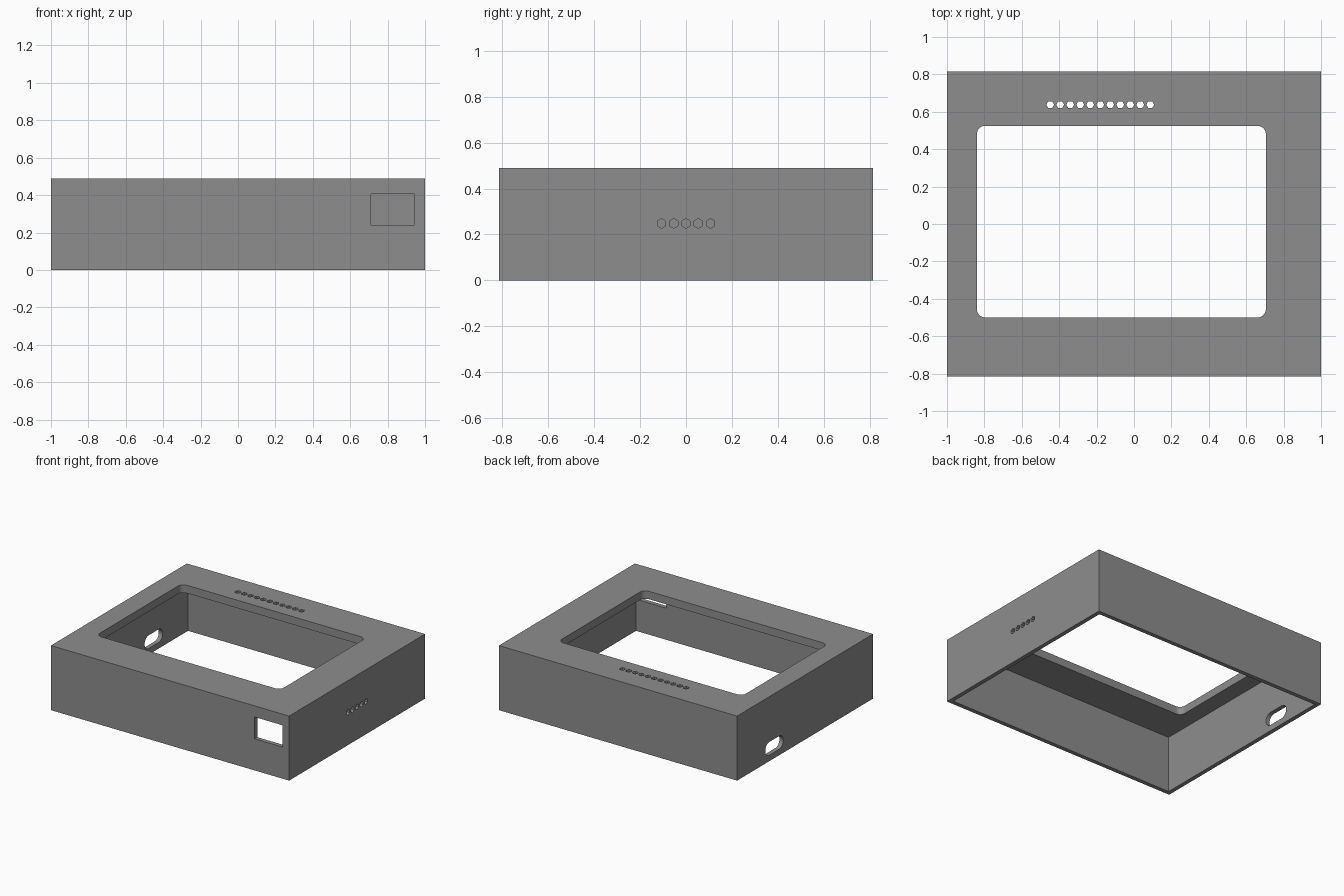
import bpy, bmesh, math
from mathutils import Matrix, Vector

if "Cube" in bpy.data.objects:
    bpy.data.objects.remove(bpy.data.objects["Cube"])

W, D, H = 2.0, 1.63, 0.49      # outer size
WALL, TOP = 0.032, 0.06        # side wall and top plate thickness

grey = bpy.data.materials.new("matte grey")
grey.diffuse_color = (0.27, 0.27, 0.27, 1)
grey.use_nodes = True
grey.node_tree.nodes["Principled BSDF"].inputs["Base Color"].default_value = grey.diffuse_color


def prism(name, points, depth, matrix):
    """Extrude a 2D outline by depth, centred, then place it with matrix."""
    bm = bmesh.new()
    base = bm.faces.new([bm.verts.new((x, y, -depth / 2)) for x, y in points])
    side = bmesh.ops.extrude_face_region(bm, geom=[base])
    bmesh.ops.translate(bm, vec=(0, 0, depth),
                        verts=[v for v in side["geom"] if isinstance(v, bmesh.types.BMVert)])
    bmesh.ops.transform(bm, matrix=matrix, verts=bm.verts)
    bmesh.ops.recalc_face_normals(bm, faces=bm.faces)
    mesh = bpy.data.meshes.new(name)
    bm.to_mesh(mesh)
    bm.free()
    mesh.materials.append(grey)
    obj = bpy.data.objects.new(name, mesh)
    bpy.context.collection.objects.link(obj)
    return obj


def rounded(w, h, r=0, steps=8):
    """Rectangle outline with optional corner arcs."""
    if r == 0:
        return [(-w/2, -h/2), (w/2, -h/2), (w/2, h/2), (-w/2, h/2)]
    pts = []
    for i, (sx, sy) in enumerate([(1, 1), (-1, 1), (-1, -1), (1, -1)]):
        for k in range(steps + 1):
            a = math.pi / 2 * (i + k / steps)
            pts.append((sx * (w/2 - r) + r * math.cos(a), sy * (h/2 - r) + r * math.sin(a)))
    return pts


def polygon(r, n):
    return [(r * math.cos(math.tau * k / n), r * math.sin(math.tau * k / n)) for k in range(n)]


def at(x, y, z, axis="Z"):
    """Placement whose extrusion runs along the given axis."""
    turn = {"Z": Matrix.Identity(4),
            "X": Matrix.Rotation(math.pi / 2, 4, "Y"),
            "Y": Matrix.Rotation(math.pi / 2, 4, "X")}[axis]
    return Matrix.Translation(Vector((x, y, z))) @ turn


# Outer box
case = prism("enclosure_shell", rounded(W, D), H, at(0, 0, H / 2))

# Cavity open at the bottom
cutters = [prism("cavity_cutter", rounded(W - 2 * WALL, D - 2 * WALL), H, at(0, 0, H / 2 - TOP))]
# Screen opening in the top
cutters.append(prism("screen_cutter", rounded(1.545, 1.025, 0.045), 0.3, at(-0.0675, 0.0125, H)))
# Rectangular port in the front
cutters.append(prism("port_cutter", rounded(0.235, 0.165), 0.2, at(0.8275, -D / 2, 0.3225, "Y")))
# Cable slot in the left side (local x runs down, local y runs along the wall)
cutters.append(prism("slot_cutter", rounded(0.1, 0.216, 0.0499), 0.2, at(-W / 2, 0.37, 0.096, "X")))
# Row of vent holes in the top
for i in range(11):
    cutters.append(prism("top_vent_cutter", polygon(0.021, 6), 0.3, at(-0.448 + 0.0535 * i, 0.638, H)))
# Row of vent holes in the right side
for i in range(5):
    cutters.append(prism("side_vent_cutter", polygon(0.021, 6), 0.2,
                         at(W / 2, 0.0535 * (i - 2), 0.248, "X")))

# Cut every opening, then discard the cutters
bpy.context.view_layer.objects.active = case
for cutter in cutters:
    mod = case.modifiers.new("cut", "BOOLEAN")
    mod.operation = "DIFFERENCE"
    mod.solver = "EXACT"
    mod.object = cutter
    bpy.ops.object.modifier_apply(modifier=mod.name)
    bpy.data.objects.remove(cutter, do_unlink=True)
